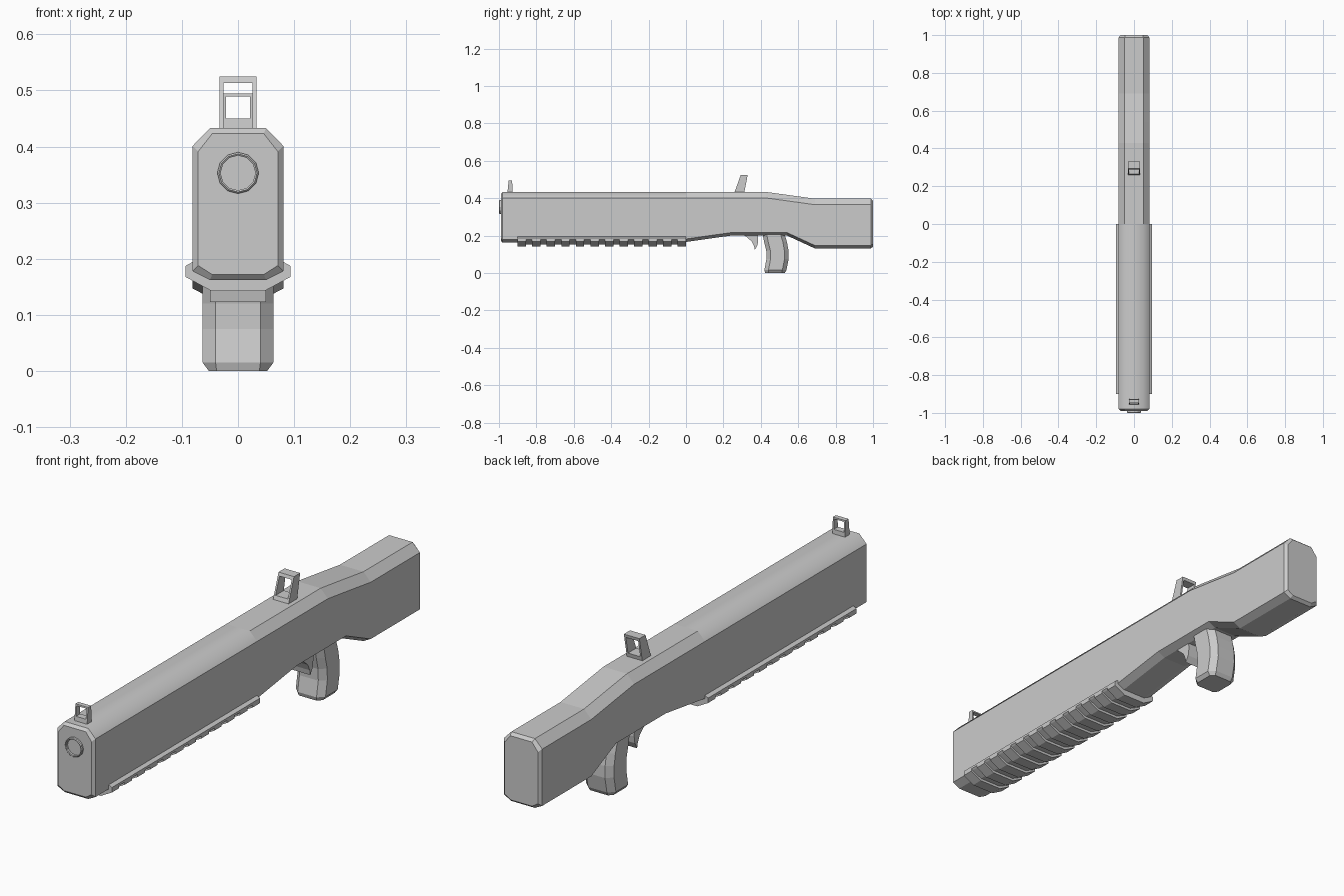
import bpy, bmesh, math

if "Cube" in bpy.data.objects:
    bpy.data.objects.remove(bpy.data.objects["Cube"])


def loft(name, rings, closed=False):
    """Skin a list of equal-length point rings; cap the ends unless closed on itself."""
    bm = bmesh.new()
    vr = [[bm.verts.new(p) for p in r] for r in rings]
    n = len(vr[0])
    pairs = list(zip(vr, vr[1:])) + ([(vr[-1], vr[0])] if closed else [])
    for a, b in pairs:
        for i in range(n):
            j = (i + 1) % n
            bm.faces.new((a[i], a[j], b[j], b[i]))
    if not closed:
        bm.faces.new(vr[0])
        bm.faces.new(vr[-1])
    bmesh.ops.recalc_face_normals(bm, faces=bm.faces)
    me = bpy.data.meshes.new(name)
    bm.to_mesh(me)
    bm.free()
    ob = bpy.data.objects.new(name, me)
    bpy.context.collection.objects.link(ob)
    return ob


def mirrored(half):
    """Complete a right-hand (x, z) half outline with its left-hand mirror."""
    return half + [(-x, z) for x, z in reversed(half)]


def prism_y(name, half, y0, y1):
    return loft(name, [[(x, y, z) for x, z in mirrored(half)] for y in (y0, y1)])


def body_ring(y, top, bottom, inset=0.0):
    w, c = 0.081 - inset, 0.050 - inset * 0.4
    top, bottom = top - inset, bottom + inset
    return [(x, y, z) for x, z in mirrored(
        [(c, bottom), (w, bottom + 0.016), (w, top - 0.032), (c, top)])]


# Receiver and stock in one octagonal loft
body = loft("body", [
    body_ring(-0.99, 0.433, 0.162, 0.010),
    body_ring(-0.98, 0.433, 0.162),
    body_ring(0.00, 0.433, 0.166),
    body_ring(0.24, 0.433, 0.200),
    body_ring(0.43, 0.433, 0.200),
    body_ring(0.54, 0.418, 0.200),
    body_ring(0.69, 0.397, 0.131),
    body_ring(0.988, 0.397, 0.131),
    body_ring(1.00, 0.397, 0.131, 0.010),
])
for p in body.data.polygons:
    p.use_smooth = p.center.z > 0.405 and -0.9 < p.center.y < 0.1

# Muzzle ring, a shallow tube on the front face
muzzle = []
for r, y in [(0.037, -0.985), (0.037, -0.997), (0.034, -1.0), (0.031, -0.998), (0.031, -0.985)]:
    muzzle.append([(r * math.cos(math.tau * i / 12), y, 0.353 + r * math.sin(math.tau * i / 12))
                   for i in range(12)])
loft("muzzle_ring", muzzle, closed=True)

# Fore-end with cross ribs
prism_y("fore_end", [(0.046, 0.153), (0.088, 0.173), (0.094, 0.178), (0.094, 0.187), (0.078, 0.196)],
        -0.90, 0.0)
RIBS = 12
pitch = (0.90 - 0.045) / (RIBS - 1)
for i in range(RIBS):
    y = -0.90 + i * pitch
    prism_y(f"fore_end_rib_{i + 1}", [(0.048, 0.143), (0.094, 0.168), (0.094, 0.182), (0.07, 0.185)],
            y, y + 0.045)


def sight(name, w, wall, z0, z1, hole, front, back):
    """Open square frame; front and back give y at the foot and at the top."""
    def face(ys, ww, lo, hi):
        def y_at(z):
            return ys[0] + (ys[1] - ys[0]) * (z - z0) / (z1 - z0)
        return [(x, y_at(z), z) for x, z in ((-ww, lo), (ww, lo), (ww, hi), (-ww, hi))]
    wi = w - wall
    return loft(name, [face(front, w, z0, z1), face(back, w, z0, z1),
                       face(back, wi, *hole), face(front, wi, *hole)], closed=True)


# Sights
sight("front_sight", 0.027, 0.006, 0.428, 0.495, (0.450, 0.489), (-0.955, -0.948), (-0.926, -0.930))
sight("rear_sight", 0.033, 0.007, 0.428, 0.525, (0.448, 0.513), (0.258, 0.293), (0.311, 0.330))


# Pistol grip: chamfered rings stacked down a slight curve
def grip_ring(yf, yb, z, w=0.063, c=0.040, cy=0.022):
    half = [(c, yf), (w, yf + cy), (w, yb - cy), (c, yb)]
    return [(x, y, z) for x, y in mirrored(half)]


loft("grip", [
    grip_ring(0.408, 0.525, 0.215),
    grip_ring(0.418, 0.540, 0.165),
    grip_ring(0.429, 0.548, 0.120),
    grip_ring(0.430, 0.549, 0.075),
    grip_ring(0.419, 0.537, 0.015),
    grip_ring(0.424, 0.528, 0.000, 0.052, 0.038, 0.016),
])

# Trigger: curved profile across the width
trigger = [(0.29, 0.215), (0.325, 0.192), (0.352, 0.168), (0.364, 0.143), (0.368, 0.123),
           (0.382, 0.148), (0.386, 0.175), (0.384, 0.215)]
loft("trigger", [[(x, y, z) for y, z in trigger] for x in (-0.05, 0.05)])
